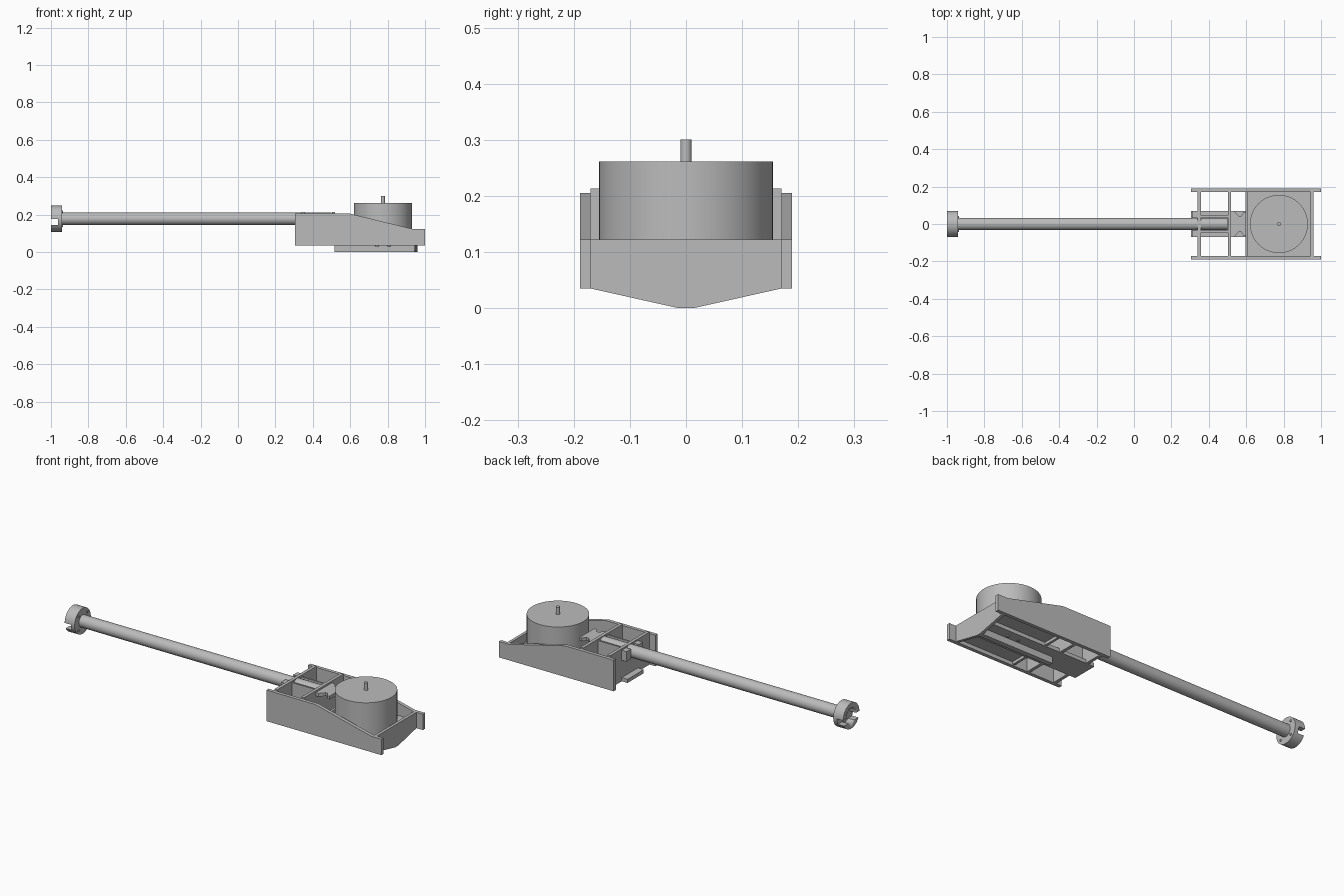
import bpy, bmesh, math
from mathutils import Matrix, Vector

cube = bpy.data.objects.get("Cube")
if cube:
    bpy.data.objects.remove(cube, do_unlink=True)

grey = bpy.data.materials.new("neutral_grey")
grey.use_nodes = True
grey.diffuse_color = (0.5, 0.5, 0.5, 1)
bsdf = next(n for n in grey.node_tree.nodes if n.type == 'BSDF_PRINCIPLED')
bsdf.inputs["Base Color"].default_value = (0.5, 0.5, 0.5, 1)


def finish(name, bm, smooth=False):
    bmesh.ops.recalc_face_normals(bm, faces=bm.faces)
    mesh = bpy.data.meshes.new(name)
    bm.to_mesh(mesh)
    bm.free()
    mesh.materials.append(grey)
    ob = bpy.data.objects.new(name, mesh)
    bpy.context.collection.objects.link(ob)
    if smooth:
        bpy.ops.object.select_all(action='DESELECT')
        ob.select_set(True)
        bpy.context.view_layer.objects.active = ob
        bpy.ops.object.shade_smooth_by_angle(angle=math.radians(35))
    return ob


def box(name, x0, x1, y0, y1, z0, z1):
    bm = bmesh.new()
    bmesh.ops.create_cube(bm, size=1)
    for v in bm.verts:
        v.co = ((x0 + x1) / 2 + v.co.x * (x1 - x0),
                (y0 + y1) / 2 + v.co.y * (y1 - y0),
                (z0 + z1) / 2 + v.co.z * (z1 - z0))
    return finish(name, bm)


def prism(name, points, offset):
    """Extrude a flat outline along offset."""
    bm = bmesh.new()
    face = bm.faces.new([bm.verts.new(p) for p in points])
    ext = bmesh.ops.extrude_face_region(bm, geom=[face])
    bmesh.ops.translate(bm, vec=offset,
                        verts=[g for g in ext["geom"] if isinstance(g, bmesh.types.BMVert)])
    return finish(name, bm)


def cylinder(name, a, b, radius, sides=48):
    a, b = Vector(a), Vector(b)
    d = b - a
    bm = bmesh.new()
    rot = d.to_track_quat('Z', 'Y').to_matrix().to_4x4()
    bmesh.ops.create_cone(bm, cap_ends=True, segments=sides, radius1=radius, radius2=radius,
                          depth=d.length, matrix=Matrix.Translation((a + b) / 2) @ rot)
    return finish(name, bm, True)


def cut(target, cutter):
    mod = target.modifiers.new("cut", 'BOOLEAN')
    mod.operation = 'DIFFERENCE'
    mod.solver = 'EXACT'
    mod.object = cutter
    cutter.hide_render = True
    cutter.hide_set(True)
    cutter.display_type = 'WIRE'


AXIS = 0.178     # height of the arm tube
MOTOR = 0.775    # motor position along x

# Side plates with sloping top edge
outline = [(0.305, 0.035), (1.0, 0.035), (1.0, 0.122), (0.94, 0.122), (0.6, 0.205), (0.305, 0.205)]
for side, sign in (("left", 1), ("right", -1)):
    prism(f"side_plate_{side}", [(x, sign * 0.17, z) for x, z in outline], (0, sign * 0.019, 0))

# End rib with shallow V underside
half = [(0.17, 0.122), (0.17, 0.035), (0.013, 0)]
vee = half + [(-y, z) for y, z in reversed(half)]
prism("end_rib", [(0.945, y, z) for y, z in vee], (0.016, 0, 0))

# Cross ribs, bored for the tube
bore = cylinder("tube_bore_cutter", (0.2, 0, AXIS), (0.495, 0, AXIS), 0.033)
for name, x in (("entry_rib", 0.34), ("rear_rib", 0.502)):
    rib = box(name, x, x + 0.017, -0.17, 0.17, 0.035, 0.213)
    cut(rib, bore)
box("motor_bay_rib", 0.597, 0.61, -0.17, 0.17, 0.04, 0.122)

# Central base plate, keel and motor floor
box("base_plate", 0.305, 0.945, -0.07, 0.07, 0.035, 0.055)
box("keel", 0.516, 0.945, -0.013, 0.013, 0, 0.036)
floor = box("motor_floor", 0.605, 0.945, -0.17, 0.17, 0.055, 0.075)
for i in range(4):
    a = math.radians(45 + 90 * i)
    x, y = MOTOR + 0.045 * math.cos(a), 0.045 * math.sin(a)
    cylinder(f"motor_screw_{i + 1}", (x, y, 0.03), (x, y, 0.06), 0.008, 12)

# Tube clamp walls and necked top bracket
for side, sign in (("left", 1), ("right", -1)):
    ys = sorted((sign * 0.036, sign * 0.045))
    box(f"clamp_wall_{side}", 0.35, 0.51, *ys, 0.05, 0.205)
    ys = sorted((sign * 0.033, sign * 0.07))
    box(f"clamp_jaw_{side}", 0.31, 0.342, *ys, 0.15, 0.205)
neck = [(0.515, 0.07), (0.535, 0.07), (0.56, 0.042), (0.572, 0.042), (0.588, 0.065), (0.6, 0.065)]
neck_loop = neck + [(x, -y) for x, y in reversed(neck)]
prism("neck_bracket", [(x, y, 0.185) for x, y in neck_loop], (0, 0, 0.018))

# Arm tube
cylinder("arm_tube", (-0.955, 0, AXIS), (0.5, 0, AXIS), 0.033)

# Motor and shaft
cylinder("motor_can", (MOTOR, 0, 0.07), (MOTOR, 0, 0.261), 0.155, 72)
cylinder("motor_shaft", (MOTOR, 0, 0.25), (MOTOR, 0, 0.301), 0.01, 24)

# Tip coupling: flange with screw holes and a slotted jaw ring
cylinder("tip_flange", (-0.962, 0, AXIS), (-0.94, 0, AXIS), 0.07)
jaw = cylinder("tip_jaw_ring", (-1.0, 0, AXIS), (-0.96, 0, AXIS), 0.07)
cut(jaw, cylinder("jaw_bore_cutter", (-1.1, 0, AXIS), (-0.9, 0, AXIS), 0.042))
cut(jaw, box("jaw_slot_cutter", -1.05, -0.962, -0.1, 0.1, 0.145, AXIS))
for i in range(4):
    a = math.radians(45 + 90 * i)
    y, z = 0.053 * math.cos(a), AXIS + 0.053 * math.sin(a)
    cylinder(f"tip_screw_{i + 1}", (-0.95, y, z), (-0.936, y, z), 0.006, 12)
